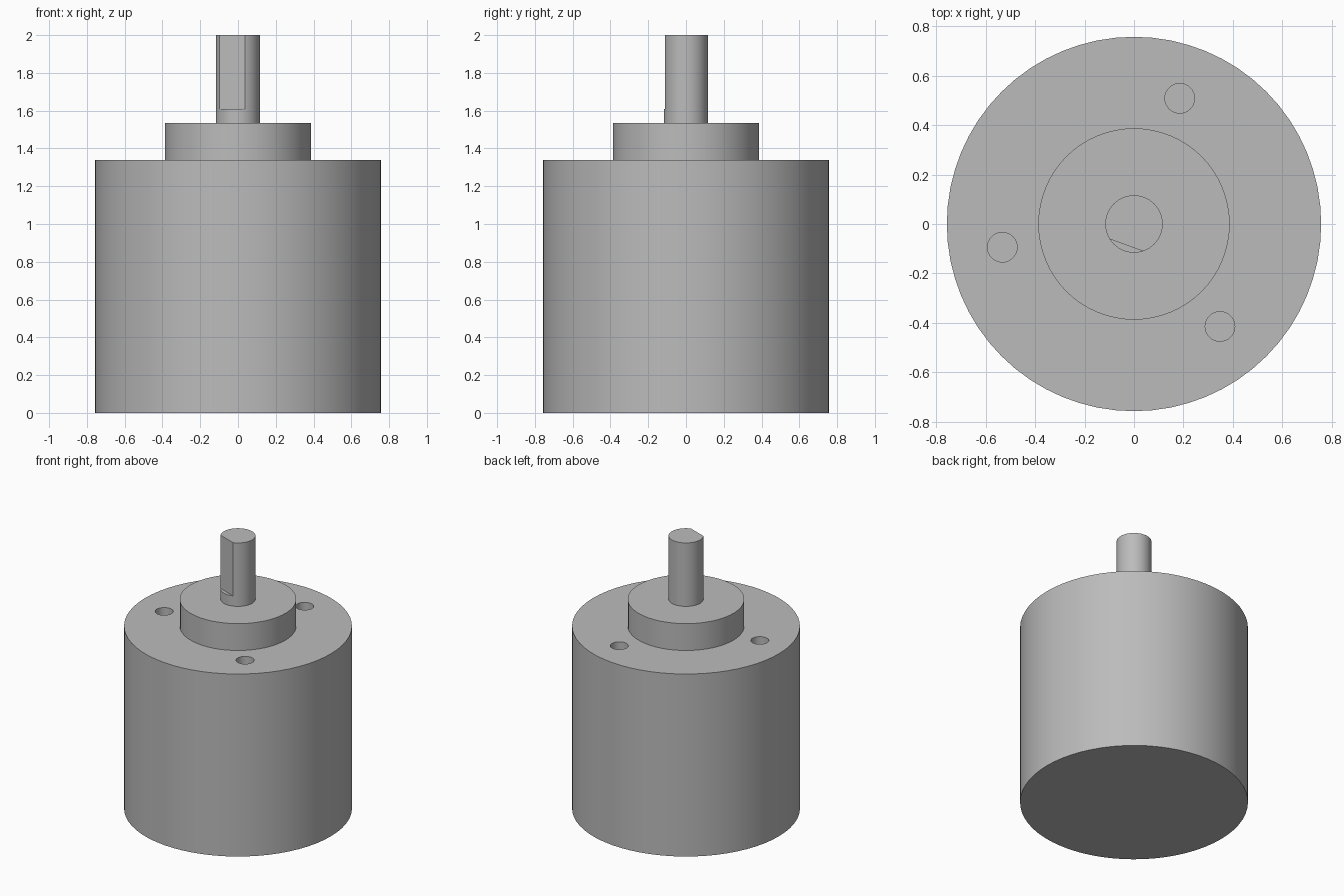
import bpy
from math import cos, sin, radians

default = bpy.data.objects.get("Cube")
if default:
    bpy.data.objects.remove(default, do_unlink=True)

# Single grey metal
grey = (0.5, 0.5, 0.5, 1)
metal = bpy.data.materials.new("grey metal")
metal.use_nodes = True
metal.diffuse_color = grey
metal.node_tree.nodes["Principled BSDF"].inputs["Base Color"].default_value = grey


def cylinder(name, radius, bottom, top, sides=64, x=0, y=0):
    bpy.ops.mesh.primitive_cylinder_add(
        vertices=sides, radius=radius, depth=top - bottom,
        location=(x, y, (bottom + top) / 2))
    obj = bpy.context.object
    obj.name = name
    obj.data.materials.append(metal)
    return obj


def cut(target, cutter):
    mod = target.modifiers.new("cut", "BOOLEAN")
    mod.operation = "DIFFERENCE"
    mod.solver = "EXACT"
    mod.object = cutter
    bpy.context.view_layer.objects.active = target
    bpy.ops.object.modifier_apply(modifier=mod.name)
    bpy.data.objects.remove(cutter, do_unlink=True)


BODY_TOP, BOSS_TOP, SHAFT_TOP = 1.338, 1.535, 2.0

# Stacked turned parts
body = cylinder("body", 0.757, 0, BODY_TOP)
boss = cylinder("boss", 0.387, BODY_TOP, BOSS_TOP)
shaft = cylinder("shaft", 0.116, BOSS_TOP, SHAFT_TOP)

# Three blind mounting holes around the boss
for k in range(3):
    a = radians(70 + 120 * k)
    cut(body, cylinder("hole_cutter", 0.06, BODY_TOP - 0.2, BODY_TOP + 0.1,
                       32, 0.541 * cos(a), 0.541 * sin(a)))

# Flat on the shaft, stopping short of the boss
a = radians(250)
reach = 0.091 + 0.1
bpy.ops.mesh.primitive_cube_add(
    size=1, location=(reach * cos(a), reach * sin(a), 1.61 + 0.25), rotation=(0, 0, a))
flat_cutter = bpy.context.object
flat_cutter.scale = (0.2, 0.4, 0.5)
flat_cutter.data.materials.append(metal)
bpy.context.view_layer.update()
cut(shaft, flat_cutter)

# Smooth sides with crisp rims
for part in (body, boss, shaft):
    bpy.ops.object.select_all(action="DESELECT")
    part.select_set(True)
    bpy.context.view_layer.objects.active = part
    bpy.ops.object.shade_smooth_by_angle(angle=radians(30))
